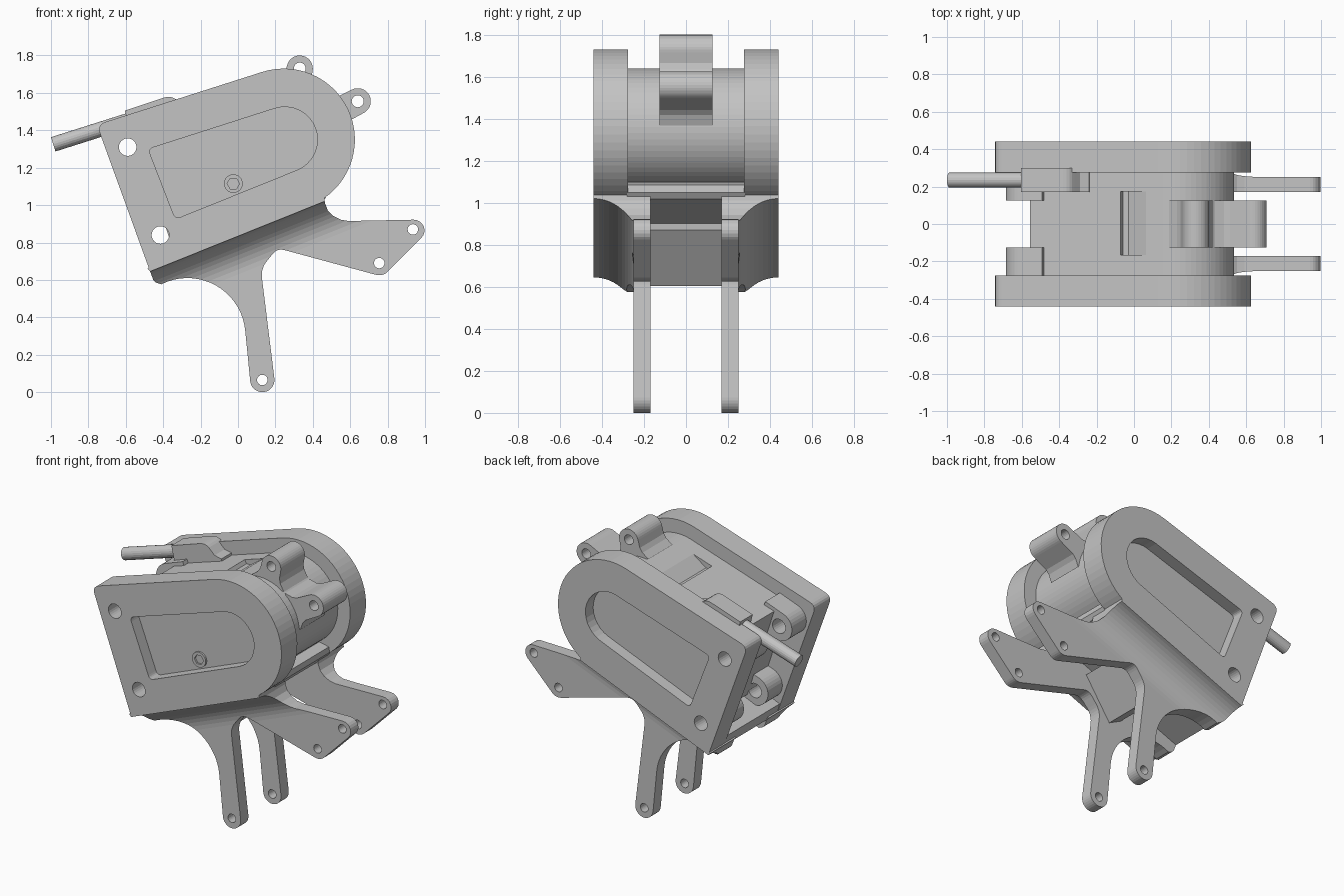
import bpy, bmesh
from math import sin, cos, radians, atan2, degrees
from mathutils import Vector

if "Cube" in bpy.data.objects:
    bpy.data.objects.remove(bpy.data.objects["Cube"])

grey = bpy.data.materials.new("plain grey")
grey.use_nodes = True
grey.diffuse_color = (0.55, 0.55, 0.55, 1)
grey.node_tree.nodes["Principled BSDF"].inputs["Base Color"].default_value = (0.55, 0.55, 0.55, 1)


def arc(cx, cz, r, a0, a1, n=16):
    angles = [radians(a0 + (a1 - a0) * i / n) for i in range(n + 1)]
    return [(cx + r * cos(a), cz + r * sin(a)) for a in angles]


def circle(cx, cz, r, n=24):
    return arc(cx, cz, r, 0, 360, n)[:-1]


def rounded(before, corner, after, r, n=5):
    """Softened corner between two neighbouring points."""
    b, c, a = Vector(before), Vector(corner), Vector(after)
    p, q = c + (b - c).normalized() * r, c + (a - c).normalized() * r
    steps = [i / n for i in range(n + 1)]
    return [tuple(p * (1 - t) ** 2 + c * 2 * t * (1 - t) + q * t * t) for t in steps]


def side(a, b, t):
    return (a, t, b)


def prism(name, pts, lo, hi, place=side):
    """Extrude a closed outline from lo to hi."""
    bm = bmesh.new()
    rings = [[bm.verts.new(place(a, b, t)) for a, b in pts] for t in (lo, hi)]
    for ring in rings:
        bm.faces.new(ring)
    n = len(pts)
    for i in range(n):
        j = (i + 1) % n
        bm.faces.new((rings[0][i], rings[0][j], rings[1][j], rings[1][i]))
    bmesh.ops.recalc_face_normals(bm, faces=bm.faces)
    mesh = bpy.data.meshes.new(name)
    bm.to_mesh(mesh)
    bm.free()
    mesh.materials.append(grey)
    ob = bpy.data.objects.new(name, mesh)
    bpy.context.collection.objects.link(ob)
    return ob


def combine(ob, other, operation="DIFFERENCE"):
    """Apply a boolean and discard the helper."""
    mod = ob.modifiers.new("cut", "BOOLEAN")
    mod.operation, mod.object, mod.solver = operation, other, "EXACT"
    bpy.context.view_layer.update()
    mesh = bpy.data.meshes.new_from_object(ob.evaluated_get(bpy.context.evaluated_depsgraph_get()))
    ob.modifiers.clear()
    ob.data = mesh
    bpy.data.objects.remove(other)


def drill(ob, holes, r):
    for x, z in holes:
        combine(ob, prism("drill", circle(x, z, r), -0.6, 0.6))


CX, CZ = 0.245, 1.35
mounts = [(-0.59, 1.31), (-0.415, 0.84)]

# Side plates with a recessed pocket and two mounting holes
top_left, low_left = (-0.755, 1.43), (-0.47, 0.645)
plate = arc(CX, CZ, 0.38, -68, 107.6, 30)
plate += rounded(plate[-1], top_left, low_left, 0.05) + [low_left]
pocket = arc(0.25, CZ, 0.175, -68, 107.6)
pk_a, pk_b = (-0.48, 1.3), (-0.335, 0.925)
pocket += rounded(pocket[-1], pk_a, pk_b, 0.03) + rounded(pk_a, pk_b, pocket[0], 0.03)
for name, sign in (("front_plate", -1), ("back_plate", 1)):
    ob = prism(name, plate, sign * 0.275, sign * 0.44)
    combine(ob, prism("pocket", pocket, sign * 0.36, sign * 0.5))
    drill(ob, mounts, 0.047)

# Screw in the front pocket
screw = prism("pocket_screw", circle(-0.025, 1.115, 0.05), -0.372, -0.34)
combine(screw, prism("socket", circle(-0.025, 1.115, 0.033, 6), -0.4, -0.355))

# Rounded central body with a shallow notch on top
body = prism("central_body", arc(CX, CZ, 0.29, -68, 107.6, 30) + [(-0.555, 1.40), (-0.36, 0.8)], -0.28, 0.28)
combine(body, prism("notch", [(0.11, 1.63), (-0.03, 1.53), (-0.06, 1.53), (-0.1, 1.6)], -0.165, 0.175))

# Drilled ears on the rear end of the body
for i, (x, z) in enumerate(mounts):
    d = Vector((cos(radians(20)), sin(radians(20)))) * 0.14
    ear = arc(x, z, 0.095, 110, 290)
    ear += [(ear[-1][0] + d.x, ear[-1][1] + d.y), (ear[0][0] + d.x, ear[0][1] + d.y)]
    for sign in (-1, 1):
        ob = prism(f"rear_ear_{i + 1}", ear, sign * 0.125, sign * 0.278)
        drill(ob, [(x, z)], 0.047)

# Hinge lugs standing out of the rounded end
for i, (x, z) in enumerate([(0.33, 1.73), (0.64, 1.555)]):
    angle = atan2(z - CZ, x - CX)
    u, v = Vector((cos(angle), sin(angle))), Vector((-sin(angle), cos(angle)))
    lug = arc(x, z, 0.07, degrees(angle) - 90, degrees(angle) + 90)
    for along, across in ((0.34, 0.072), (0.31, 0.085), (0.27, 0.12), (0.27, -0.12), (0.31, -0.085), (0.34, -0.072)):
        p = Vector((CX, CZ)) + u * along + v * across
        lug.append(tuple(p))
    ob = prism(f"hinge_lug_{i + 1}", lug, -0.125, 0.125)
    drill(ob, [(x, z)], 0.032)

# Floor between the plates
prism("floor", [low_left, (0.455, 1.018), (0.475, 1.05), (0.47, 1.085), (0.4, 1.1), (-0.49, 0.715)], -0.28, 0.28)

# Bracket arms: side outline trimmed by a section that flares out to the plates
outline = [(0.46, 1.05), (-0.49, 0.665), low_left, (-0.452, 0.598), (-0.437, 0.585)]
outline += arc(-0.27, 0.3, 0.31, 117, 5, 18)
outline += arc(0.13, 0.065, 0.065, 187, 367, 14)
outline += rounded((0.195, 0.07), (0.122, 0.66), (0.21, 0.77), 0.05)
outline += rounded((0.122, 0.66), (0.21, 0.77), (0.738, 0.627), 0.04)
outline += arc(0.755, 0.69, 0.065, -105, -45, 5) + arc(0.94, 0.865, 0.057, -45, 90, 8)
outline += [(0.59, 0.915), (0.55, 0.922), (0.51, 0.942), (0.48, 0.972), (0.465, 1.01)]
slope = radians(21.9)


def along_floor(y, s, t):
    return (low_left[0] + t * cos(slope) + s * sin(slope), y, low_left[1] + t * sin(slope) - s * cos(slope))


for name, sign in (("front_arm", -1), ("back_arm", 1)):
    section = [(0.17, -0.02), (0.44, -0.02)] + arc(0.44, 0.19, 0.19, 90, 180, 12)[::1]
    section = [(y, s if s < 0 else 0.38 - s) for y, s in section] + [(0.25, 1.3), (0.17, 1.3)]
    section = [(sign * y, s) for y, s in section]
    ob = prism(name, section, -0.8, 2.2, along_floor)
    combine(ob, prism("outline", outline, -0.6, 0.6), "INTERSECT")
    drill(ob, [(0.13, 0.065), (0.755, 0.69), (0.935, 0.87)], 0.028)

# Cross web joining the two arms
prism("cross_web", [(0.15, 0.91), (0.23, 0.87), (0.05, 0.605), (-0.04, 0.65), (-0.05, 0.83)], -0.18, 0.18)

# Rod and its housing
housing = [(-0.605, 1.505)] + rounded((-0.605, 1.505), (-0.35, 1.59), (-0.29, 1.52), 0.05)
housing += [(-0.29, 1.525), (-0.24, 1.515), (-0.22, 1.42), (-0.57, 1.35)]
prism("rod_housing", housing, 0.17, 0.3)
tilt = radians(17.6)


def along_rod(a, b, t):
    return (-0.988 + t * cos(tilt) - b * sin(tilt), 0.235 + a, 1.325 + t * sin(tilt) + b * cos(tilt))


prism("rod", circle(0, 0, 0.04, 20), 0, 0.5, along_rod)
